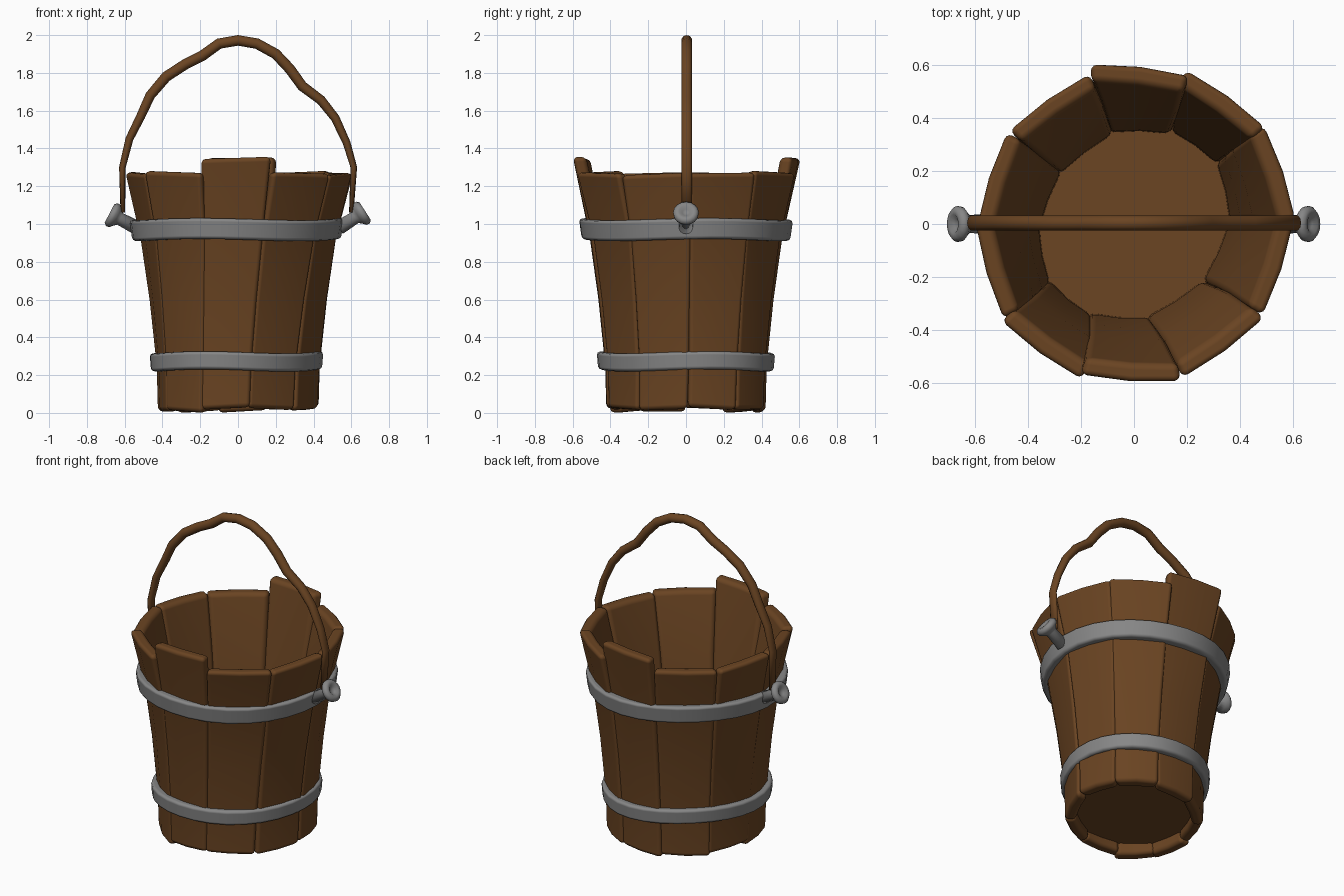
import bpy, bmesh, math, random
from mathutils import Vector, Matrix

if "Cube" in bpy.data.objects:
    bpy.data.objects.remove(bpy.data.objects["Cube"])

random.seed(4)


def material(name, col):
    m = bpy.data.materials.new(name)
    m.diffuse_color = (*col, 1)
    m.use_nodes = True
    m.node_tree.nodes["Principled BSDF"].inputs["Base Color"].default_value = m.diffuse_color
    return m


WOOD = material("brown wood", (0.145, 0.058, 0.016))
IRON = material("grey iron", (0.24, 0.24, 0.24))


def finish(name, bm, mat, bevel=0, segs=2):
    bmesh.ops.recalc_face_normals(bm, faces=bm.faces)
    me = bpy.data.meshes.new(name)
    bm.to_mesh(me)
    bm.free()
    me.materials.append(mat)
    ob = bpy.data.objects.new(name, me)
    bpy.context.collection.objects.link(ob)
    for p in me.polygons:
        p.use_smooth = True
    if bevel:
        b = ob.modifiers.new("bevel", 'BEVEL')
        b.width, b.segments = bevel, segs
        b.limit_method, b.angle_limit = 'ANGLE', math.radians(40)
        b.harden_normals = True
    return ob


def skew(p):
    """The crooked bucket is oval along the x = y diagonal, most at the bottom."""
    k = 0.072 - 0.04 * min(1, max(0, (p.z - 0.25) / 0.75)) - 0.025 * max(0, p.z - 1) / 0.3
    return Vector((p.x + k * p.y, p.y + k * p.x, p.z))


def loft(bm, rings, close=False):
    """Skin a list of equal point rings; cap the ends unless it closes on itself."""
    vs = [[bm.verts.new(p) for p in r] for r in rings]
    n = len(vs[0])
    for i in range(len(vs) if close else len(vs) - 1):
        a, b = vs[i], vs[(i + 1) % len(vs)]
        for j in range(n):
            k = (j + 1) % n
            bm.faces.new((a[j], a[k], b[k], b[j]))
    if not close:
        bm.faces.new(vs[0])
        bm.faces.new(vs[-1])


# Staves: ten leaning planks, each (top angle, bottom angle, top radius, twist, top height)
STAVES = [(88, 90, .595, -5, 1.35), (125, 126, .58, 0, 1.265), (162, 161, .58, 1, 1.27),
          (198, 195, .585, -1, 1.27), (234, 229, .60, 0, 1.275), (269, 264, .595, -3, 1.35),
          (306, 300, .598, 0, 1.27), (342.5, 338, .588, 0, 1.265), (379, 376, .595, 0, 1.27),
          (414, 413, .595, 0, 1.275)]
T18 = math.tan(math.radians(18))
for i, (a1, a0, rtop, twist, top) in enumerate(STAVES):
    bottom = random.uniform(0.003, 0.025)
    thick = 0.07
    bm = bmesh.new()
    rings = []
    for z, r in ((bottom, .418), (.25, .424), (.6, .46), (.92, .505), (top, rtop)):
        f = z / top
        rot = Matrix.Rotation(math.radians(a0 + (a1 - a0) * min(1, f * 1.2)), 3, 'Z')
        tw = Matrix.Rotation(math.radians(twist), 3, 'Z')
        ri = r - thick
        wo, wi = r * T18 * (1.03 if f < .9 else .98), ri * T18 * 1.03
        dz = random.uniform(-.01, .01) if z in (bottom, top) else 0
        ring = []
        for x, y in ((r - .01, -wo), (r + .003, 0), (r - .01, wo),
                     (ri - .008, wi), (ri, 0), (ri - .008, -wi)):
            p = tw @ Vector((x - r, y, 0)) + Vector((r, 0, max(0, z + dz * y / wo)))
            ring.append(skew(rot @ p))
        rings.append(ring)
    loft(bm, rings)
    finish(f"stave_{i + 1}", bm, WOOD, 0.025, 3)

# Floor board, recessed above the stave ends
bm = bmesh.new()
bmesh.ops.create_cone(bm, cap_ends=True, segments=30, radius1=0.385, radius2=0.39,
                      depth=0.05, matrix=Matrix.Translation((0, 0, 0.1)))
for v in bm.verts:
    v.co = skew(v.co)
finish("floor", bm, WOOD, 0.005, 1)


# Iron hoops with a slightly wobbly flared band profile
def hoop(name, z0, z1, r0, r1, cx, thick, sy):
    bm = bmesh.new()
    rings = []
    for k in range(30):
        a = math.tau * k / 30
        w = 0.006 * math.sin(3 * a + 1)
        d = Vector((math.cos(a), math.sin(a) * sy, 0))
        rings.append([skew(d * r + Vector((cx, 0, z + w))) for r, z in
                      ((r0 - thick, z0), (r0, z0), (r1, z1), (r1 - thick, z1))])
    loft(bm, rings, True)
    finish(name, bm, IRON, 0.018)


hoop("upper_hoop", 0.915, 1.025, 0.552, 0.568, -0.007, 0.06, 1.0)
hoop("lower_hoop", 0.225, 0.32, 0.452, 0.46, -0.008, 0.05, 1.025)

# Pegs: tilted shaft and dished round head, one each side
PEG = [(0.0, 0.038), (0.10, 0.034), (0.118, 0.05), (0.132, 0.066), (0.15, 0.068),
       (0.164, 0.055), (0.164, 0.036), (0.15, 0.02), (0.146, 0.006)]
for name, s, tilt, z in (("right_peg", 1, 0.55, 0.98), ("left_peg", -1, 0.45, 0.98)):
    bm = bmesh.new()
    axis = Vector((0.86 * s, 0, tilt)).normalized()
    side, up = Vector((0, 1, 0)), axis.cross(Vector((0, 1, 0)))
    base = Vector((0.535 * s, 0, z))
    loft(bm, [[base + axis * h + (side * math.cos(math.tau * k / 16)
               + up * math.sin(math.tau * k / 16)) * r for k in range(16)]
              for h, r in PEG])
    finish(name, bm, IRON)

# Handle: a crooked branch, thin at the ends, swept along an arch
PATH = [(-.61, 1.06), (-.612, 1.3), (-.575, 1.45), (-.515, 1.57), (-.465, 1.68),
        (-.38, 1.78), (-.28, 1.845), (-.19, 1.89), (-.10, 1.955), (0, 1.972),
        (.10, 1.955), (.20, 1.90), (.275, 1.82), (.34, 1.73), (.44, 1.655),
        (.515, 1.56), (.575, 1.43), (.613, 1.3), (.60, 1.06)]
pts = [Vector((x, 0, z)) for x, z in PATH]
bm = bmesh.new()
rings = []
for i, p in enumerate(pts):
    tan = (pts[min(i + 1, len(pts) - 1)] - pts[max(i - 1, 0)]).normalized()
    nrm = tan.cross(Vector((0, 1, 0)))
    thin = 0.012 + 0.016 * min(1, (p.z - 1.06) / 0.7)
    rings.append([p + nrm * thin * math.cos(math.tau * k / 10)
                  + Vector((0, 0.004 + 0.029 * math.sin(math.tau * k / 10), 0))
                  for k in range(10)])
loft(bm, rings)
finish("handle", bm, WOOD)
